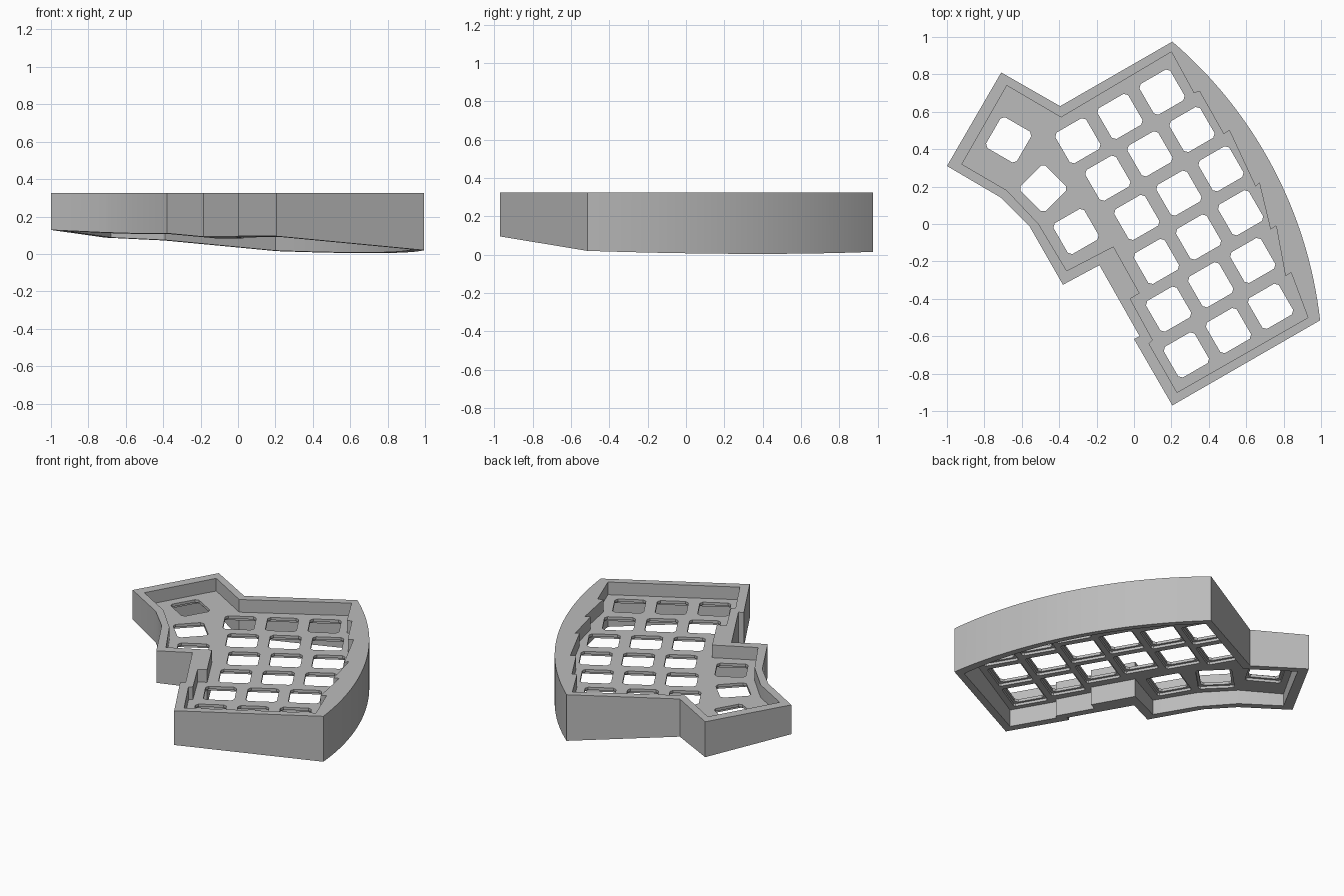
import bpy, bmesh, math
from mathutils import Vector, Matrix

cube = bpy.data.objects.get("Cube")
if cube:
    bpy.data.objects.remove(cube, do_unlink=True)

TOP = 0.325
PLATE_TOP, PLATE_LOW = 0.24, 0.205


def arc(start, end, sagitta, steps=32):
    """Points of a circular arc bulging to the left of start -> end."""
    a, b = Vector(start), Vector(end)
    chord = b - a
    side = Vector((-chord.y, chord.x)).normalized()
    radius = (chord.length ** 2 / 4 + sagitta ** 2) / (2 * sagitta)
    centre = (a + b) / 2 + side * (sagitta - radius)
    half = math.asin(chord.length / 2 / radius)
    along = chord.normalized()
    angles = [half * (2 * i / steps - 1) for i in range(steps + 1)]
    return [centre + (along * math.sin(t) + side * math.cos(t)) * radius for t in angles]


def underside(x, y):
    """Tilted plane on which the case is cut off."""
    return 0.0697 - 0.0713 * x - 0.0411 * y


def add_prism(bm, outline, low, high):
    bottom = [bm.verts.new((x, y, low(x, y) if callable(low) else low)) for x, y in outline]
    top = [bm.verts.new((x, y, high)) for x, y in outline]
    bm.faces.new(bottom)
    bm.faces.new(top)
    for i in range(len(outline)):
        j = (i + 1) % len(outline)
        bm.faces.new((bottom[i], bottom[j], top[j], top[i]))


def make_object(name, prisms):
    bm = bmesh.new()
    for prism in prisms:
        add_prism(bm, *prism)
    bmesh.ops.recalc_face_normals(bm, faces=bm.faces[:])
    mesh = bpy.data.meshes.new(name)
    bm.to_mesh(mesh)
    bm.free()
    obj = bpy.data.objects.new(name, mesh)
    bpy.context.collection.objects.link(obj)
    return obj


def key_square(centre, degrees, size, corner):
    """Square with cut corners, turned about its centre."""
    h, c = size / 2, size / 2 - corner
    turn = Matrix.Rotation(math.radians(degrees), 2)
    points = [(h, -c), (h, c), (c, h), (-c, h), (-h, c), (-h, -c), (-c, -h), (c, -h)]
    return [Vector(centre) + turn @ Vector(p) for p in points]


# Outer wall, with the curved right side
outer = arc((0.205, 0.975), (0.995, -0.515), 0.16) + [
    (0.205, -0.97), (0, -0.615), (0.03, -0.60), (-0.185, -0.22), (-0.38, -0.325),
    (-0.56, -0.01), (-0.71, 0.14), (-1, 0.31), (-0.71, 0.81), (-0.395, 0.63)]

# Inner wall: stepped on the right above the plate, curved below it
stepped_side = [
    (0.20, 0.92), (0.32, 0.70), (0.35, 0.71), (0.48, 0.48), (0.51, 0.50), (0.65, 0.20),
    (0.67, 0.22), (0.73, -0.03), (0.76, -0.01), (0.81, -0.28), (0.84, -0.26), (0.93, -0.50)]
inner_left = [
    (0.23, -0.90), (0.08, -0.64), (0.10, -0.62), (-0.02, -0.40), (0.03, -0.37),
    (-0.11, -0.12), (-0.36, -0.25), (-0.51, 0), (-0.68, 0.18), (-0.92, 0.32),
    (-0.68, 0.74), (-0.39, 0.57)]
curved_side = arc(stepped_side[0], stepped_side[-1], 0.16)

# Key positions: six staggered rows of three, and three thumb keys
row_starts = [(-0.30, 0.445), (-0.14, 0.245), (0.015, 0.035),
              (0.12, -0.20), (0.185, -0.455), (0.28, -0.70)]
keys = [((x + 0.225 * i, y + 0.13 * i), 30) for x, y in row_starts for i in range(3)]
keys += [((-0.67, 0.45), 60), ((-0.485, 0.19), 45), ((-0.31, -0.04), 30)]

case = make_object("keyboard_case", [(outer, underside, TOP)])
cutters = [
    make_object("top_recess", [(stepped_side + inner_left, PLATE_TOP, 0.5)]),
    make_object("lower_cavity", [(curved_side + inner_left, -0.2, PLATE_LOW)]),
    make_object("key_pockets", [(key_square(p, r, 0.22, 0.01), 0.19, 0.222) for p, r in keys]),
    make_object("key_holes", [(key_square(p, r, 0.19, 0.018), 0.1, 0.3) for p, r in keys]),
]
for cutter in cutters:
    cutter.hide_render = True
    mod = case.modifiers.new(cutter.name, 'BOOLEAN')
    mod.operation = 'DIFFERENCE'
    mod.solver = 'EXACT'
    mod.object = cutter

# Apply the cuts and discard the cutters
bpy.context.view_layer.update()
graph = bpy.context.evaluated_depsgraph_get()
cut_mesh = bpy.data.meshes.new_from_object(case.evaluated_get(graph))
case.modifiers.clear()
case.data = cut_mesh
for cutter in cutters:
    bpy.data.objects.remove(cutter, do_unlink=True)

# Plain grey plastic
grey = bpy.data.materials.new("grey_plastic")
grey.use_nodes = True
colour = (0.5, 0.5, 0.5, 1)
grey.diffuse_color = colour
grey.node_tree.nodes["Principled BSDF"].inputs["Base Color"].default_value = colour
case.data.materials.clear()
case.data.materials.append(grey)

# Smooth only the curved walls
bpy.ops.object.select_all(action='DESELECT')
case.select_set(True)
bpy.context.view_layer.objects.active = case
bpy.ops.object.shade_smooth_by_angle(angle=math.radians(20))
